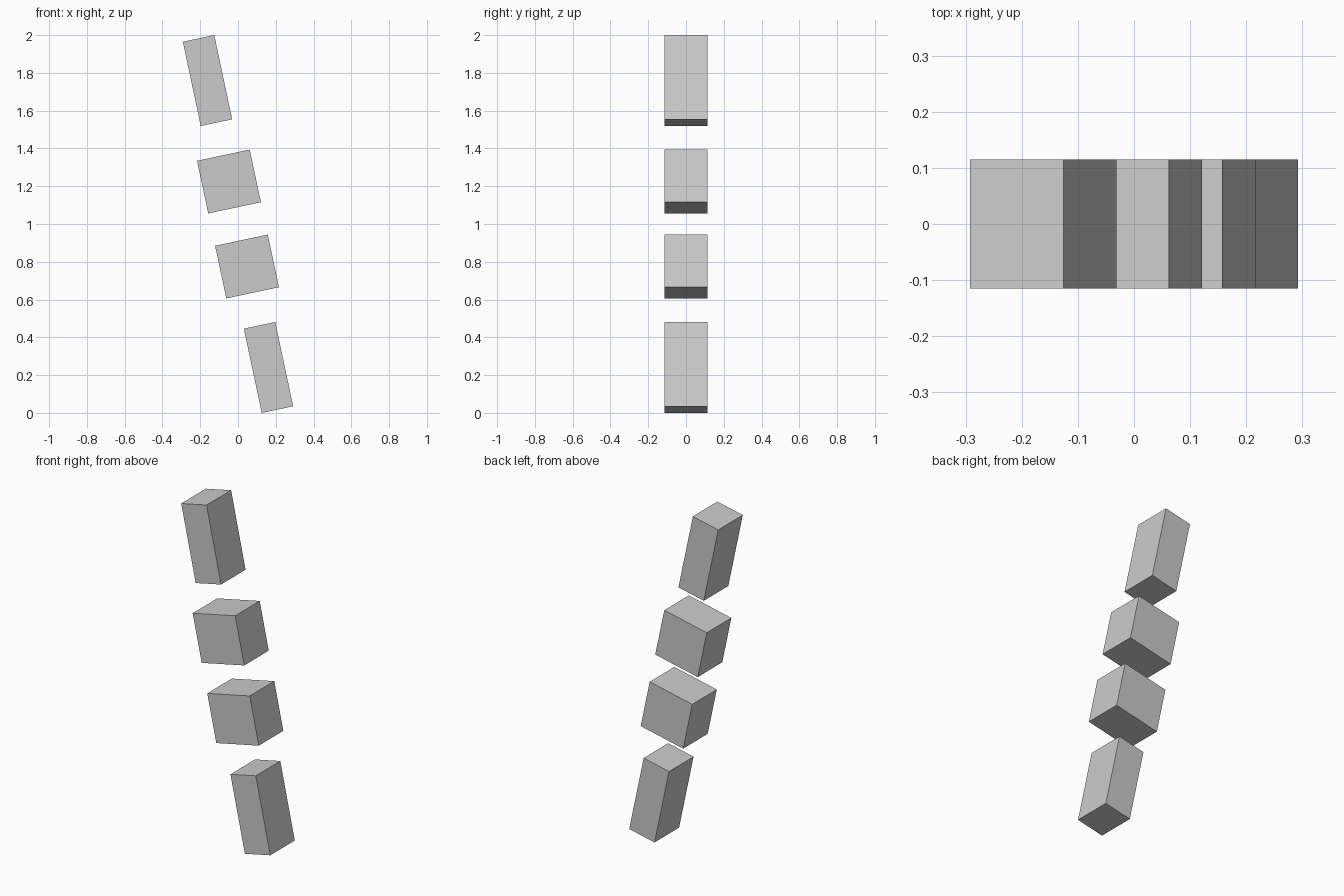
import bpy
from math import radians, sin, cos

if "Cube" in bpy.data.objects:
    bpy.data.objects.remove(bpy.data.objects["Cube"])

TILT = radians(-12)   # the whole column leans towards -x
DEPTH = 0.23


def block(name, offset, width, length):
    """Box centred at a distance along the leaning axis."""
    pos = (offset * sin(TILT), 0, 1 + offset * cos(TILT))
    bpy.ops.mesh.primitive_cube_add(size=1, location=pos, rotation=(0, TILT, 0))
    ob = bpy.context.object
    ob.name = name
    ob.scale = (width, DEPTH, length)
    bpy.ops.object.transform_apply(location=False, rotation=False, scale=True)


# Long end bars and square middle blocks, mirrored about the centre
for side, sign in (("upper", 1), ("lower", -1)):
    block(side + "_end_bar", sign * 0.7765, 0.17, 0.456)
    block(side + "_middle_block", sign * 0.23, 0.285, 0.285)
